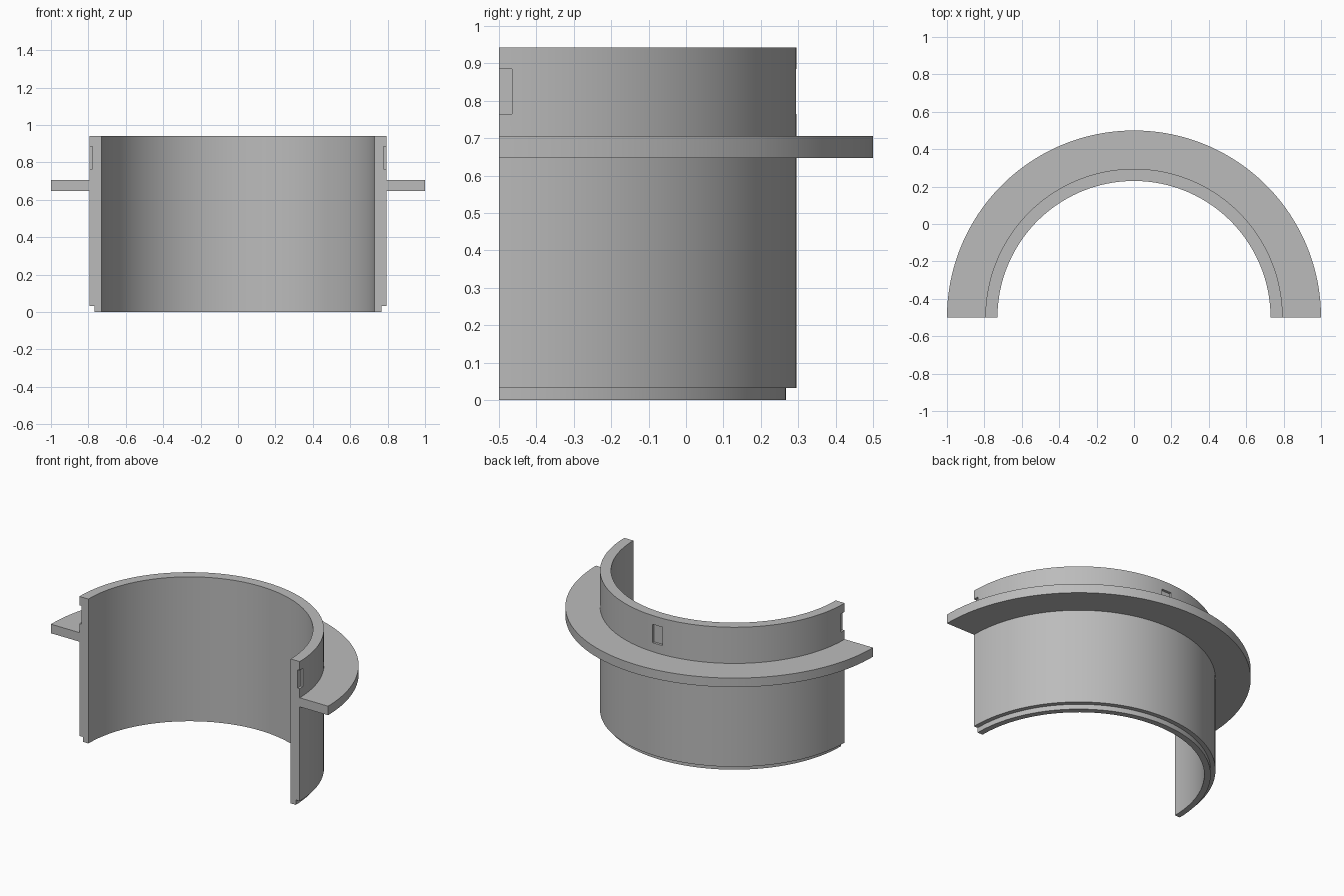
import bpy, bmesh
from math import pi, radians, cos, sin
from mathutils import Matrix, Vector

cube = bpy.data.objects.get("Cube")
if cube:
    bpy.data.objects.remove(cube, do_unlink=True)

AXIS = Vector((0, -0.5, 0))      # centre of the half ring
INNER, LIP, WALL, FLANGE = 0.73, 0.767, 0.795, 1.0
HEIGHT = 0.942
STEPS = 96

grey = bpy.data.materials.new("light grey")
grey.use_nodes = True
colour = (0.5, 0.5, 0.5, 1)
grey.diffuse_color = colour
grey.node_tree.nodes["Principled BSDF"].inputs["Base Color"].default_value = colour


def add_object(name, bm):
    bmesh.ops.recalc_face_normals(bm, faces=bm.faces)
    mesh = bpy.data.meshes.new(name)
    bm.to_mesh(mesh)
    bm.free()
    obj = bpy.data.objects.new(name, mesh)
    bpy.context.collection.objects.link(obj)
    mesh.materials.append(grey)
    return obj


def half_ring(name, profile):
    """Sweep a closed (radius, height) profile through half a turn, with flat ends."""
    bm = bmesh.new()
    rings = []
    for i in range(STEPS + 1):
        a = pi * i / STEPS
        rings.append([bm.verts.new(AXIS + Vector((r * cos(a), r * sin(a), z)))
                      for r, z in profile])
    n = len(profile)
    for a, b in zip(rings, rings[1:]):
        for j in range(n):
            k = (j + 1) % n
            bm.faces.new((a[j], a[k], b[k], b[j]))
    bm.faces.new(rings[0])
    bm.faces.new(rings[-1])
    return add_object(name, bm)


def pocket_cutter(angle):
    """Box that sinks a shallow pocket into the outer wall."""
    bm = bmesh.new()
    bmesh.ops.create_cube(bm, size=1)
    depth = 0.1
    place = (Matrix.Translation(AXIS) @ Matrix.Rotation(radians(angle), 4, 'Z')
             @ Matrix.Translation((WALL - 0.016 + depth / 2, 0, 0.825))
             @ Matrix.Diagonal((depth, 0.07, 0.12, 1)))
    bmesh.ops.transform(bm, matrix=place, verts=bm.verts)
    cutter = add_object("pocket_cutter", bm)
    cutter.hide_render = True
    return cutter


# Sleeve wall with locating lip and flange
sleeve = half_ring("flanged_half_sleeve", [
    (INNER, 0), (LIP, 0), (LIP, 0.032), (WALL, 0.032),
    (WALL, 0.647), (FLANGE, 0.647), (FLANGE, 0.706), (WALL, 0.706),
    (WALL, HEIGHT), (INNER, HEIGHT)])

# Pockets at both ends and the middle of the back
cutters = [pocket_cutter(a) for a in (0, 90, 180)]
for cutter in cutters:
    mod = sleeve.modifiers.new("pocket", 'BOOLEAN')
    mod.operation = 'DIFFERENCE'
    mod.solver = 'EXACT'
    mod.object = cutter
graph = bpy.context.evaluated_depsgraph_get()
result = bpy.data.meshes.new_from_object(sleeve.evaluated_get(graph))
sleeve.modifiers.clear()
sleeve.data = result
for cutter in cutters:
    bpy.data.objects.remove(cutter, do_unlink=True)

# Smooth curved walls, crisp rims
bpy.ops.object.select_all(action='DESELECT')
sleeve.select_set(True)
bpy.context.view_layer.objects.active = sleeve
bpy.ops.object.shade_smooth_by_angle(angle=radians(30))
